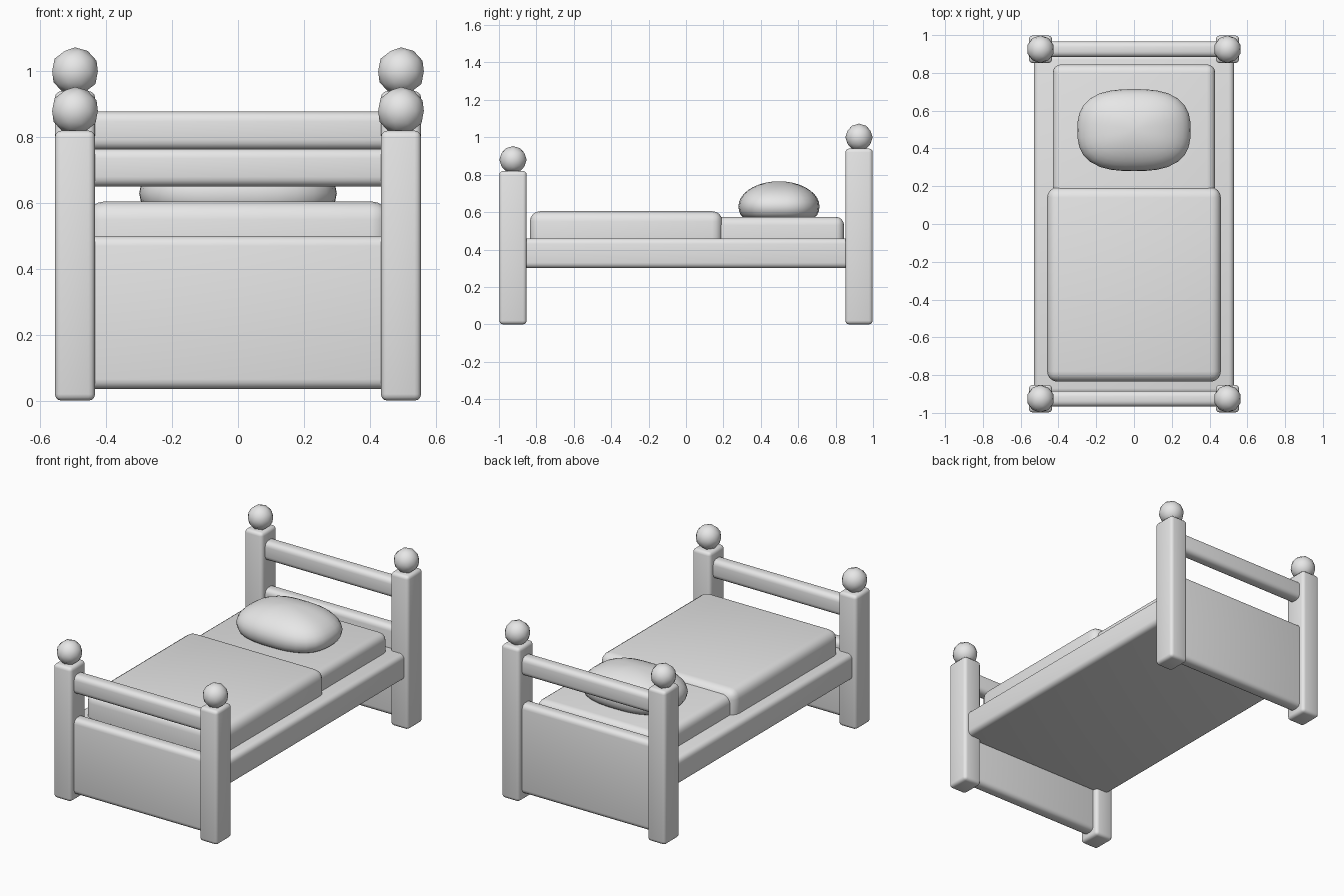
import bpy
import bmesh
import math

old = bpy.data.objects.get("Cube")
if old:
    bpy.data.objects.remove(old, do_unlink=True)

grey = bpy.data.materials.new("plain_grey")
grey.use_nodes = True
colour = (0.8, 0.8, 0.8, 1)
grey.diffuse_color = colour
grey.node_tree.nodes["Principled BSDF"].inputs["Base Color"].default_value = colour


def finish(name, bm, location=(0, 0, 0), angle=40):
    mesh = bpy.data.meshes.new(name)
    bm.to_mesh(mesh)
    bm.free()
    mesh.materials.append(grey)
    obj = bpy.data.objects.new(name, mesh)
    obj.location = location
    bpy.context.collection.objects.link(obj)
    bpy.ops.object.select_all(action='DESELECT')
    obj.select_set(True)
    bpy.context.view_layer.objects.active = obj
    bpy.ops.object.shade_smooth_by_angle(angle=math.radians(angle))
    return obj


def rounded_box(name, x, y, z, radius, segments=4):
    """Box between the given (low, high) ranges with rounded edges."""
    bm = bmesh.new()
    bmesh.ops.create_cube(bm, size=1)
    for v in bm.verts:
        for axis, (low, high) in enumerate((x, y, z)):
            v.co[axis] = high if v.co[axis] > 0 else low
    bmesh.ops.bevel(bm, geom=bm.edges[:], offset=radius, segments=segments,
                    profile=0.5, affect='EDGES', clamp_overlap=True)
    return finish(name, bm)


# Posts with ball finials, a rail and a panel at each end
ends = (("foot", -0.925, 0.82, 0.65, 0.035, 0.50),
        ("head", 0.925, 0.94, 0.762, 0.04, 0.59))
for end, y, height, rail_z, panel_low, panel_high in ends:
    for side, sign in (("left", 1), ("right", -1)):
        x = sign * 0.495
        rounded_box(f"{end}_post_{side}", (x - 0.061, x + 0.061),
                    (y - 0.073, y + 0.073), (0, height), 0.02, 3)
        ball = bmesh.new()
        bmesh.ops.create_icosphere(ball, subdivisions=2, radius=0.073)
        finish(f"{end}_finial_{side}", ball, (x, y, height + 0.06))
    depth = (y - 0.042, y + 0.042)
    rounded_box(f"{end}_rail", (-0.48, 0.48), depth, (rail_z, rail_z + 0.116), 0.03)
    rounded_box(f"{end}_panel", (-0.48, 0.48), depth, (panel_low, panel_high), 0.03)

# Bed base, mattress and blanket
rounded_box("bed_base", (-0.53, 0.53), (-0.9, 0.9), (0.30, 0.46), 0.03)
rounded_box("mattress", (-0.43, 0.43), (-0.79, 0.845), (0.36, 0.575), 0.045)
rounded_box("blanket", (-0.46, 0.46), (-0.835, 0.195), (0.36, 0.605), 0.055)

# Pillow: squarish dome with a flattened underside
pillow = bmesh.new()
bmesh.ops.create_uvsphere(pillow, u_segments=32, v_segments=18, radius=1)
for v in pillow.verts:
    ring = math.hypot(v.co.x, v.co.y)
    if ring > 1e-5:
        c, s = abs(v.co.x) / ring, abs(v.co.y) / ring
        stretch = (c ** 2.7 + s ** 2.7) ** (-1 / 2.7)
        v.co.x *= stretch * 0.30
        v.co.y *= stretch * 0.217
    v.co.z = max(v.co.z * 0.135, -0.06)
finish("pillow", pillow, (0, 0.497, 0.63), 50)
